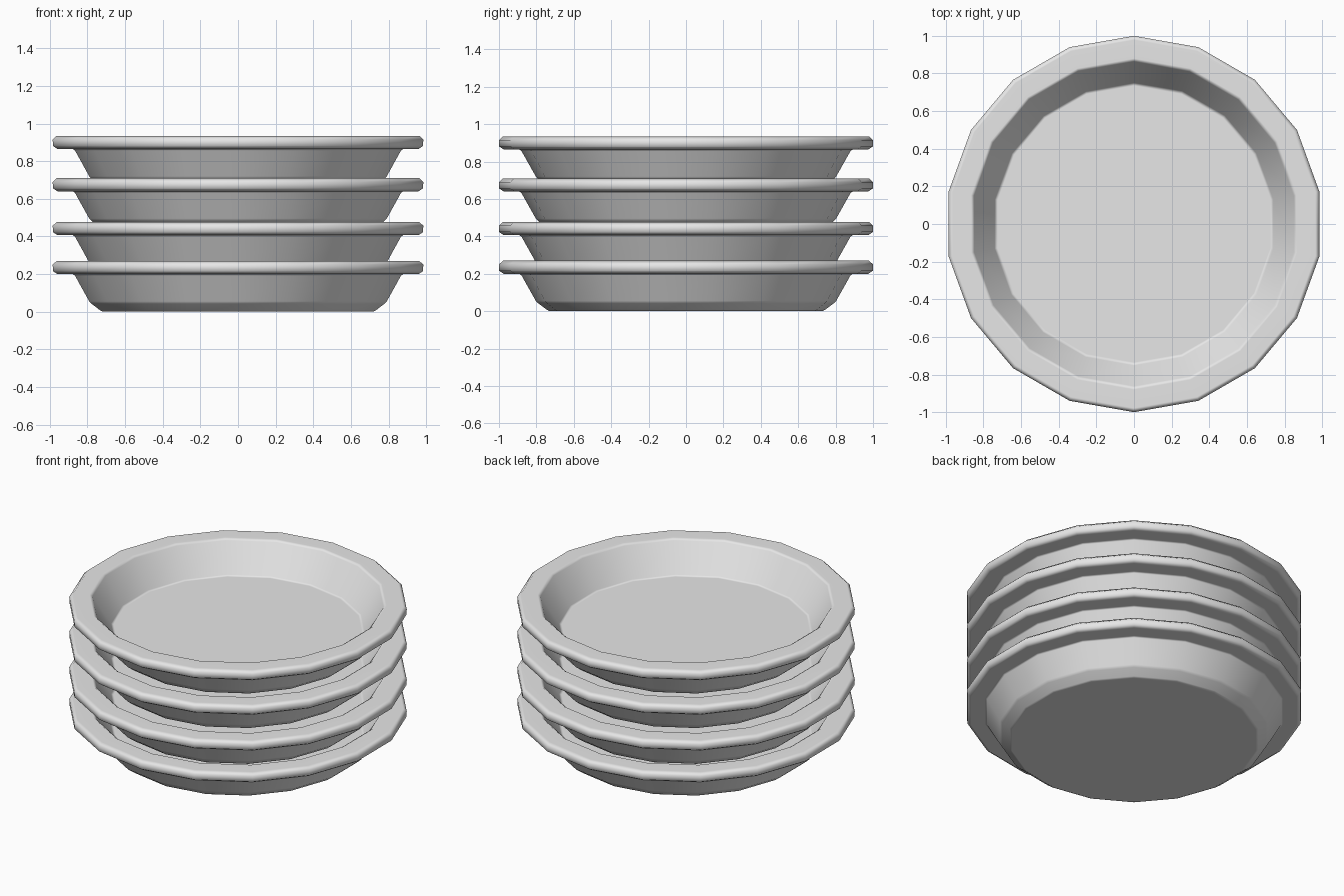
import bpy
import bmesh
from math import cos, sin, pi

cube = bpy.data.objects.get("Cube")
if cube:
    bpy.data.objects.remove(cube, do_unlink=True)

SIDES = 18

glaze = bpy.data.materials.new("pale_grey_glaze")
glaze.diffuse_color = (0.8, 0.8, 0.8, 1)
glaze.use_nodes = True
glaze.node_tree.nodes["Principled BSDF"].inputs["Base Color"].default_value = (0.8, 0.8, 0.8, 1)

# Radius and height, from the foot, up the outer wall, over the rim, down to the floor
PROFILE = [
    (0.73, 0.0), (0.745, 0.008), (0.79, 0.042), (0.803, 0.055),
    (0.88, 0.192), (0.892, 0.2),
    (0.975, 0.2), (0.999, 0.216), (1.0, 0.25), (0.978, 0.27),
    (0.88, 0.27), (0.862, 0.258),
    (0.752, 0.086), (0.735, 0.08),
]


def make_plate_mesh():
    bm = bmesh.new()
    # Corners point along the y axis
    angles = [pi / 2 + 2 * pi * i / SIDES for i in range(SIDES)]
    rings = [[bm.verts.new((r * cos(a), r * sin(a), z)) for a in angles]
             for r, z in PROFILE]
    for low, high in zip(rings, rings[1:]):
        for i in range(SIDES):
            j = (i + 1) % SIDES
            bm.faces.new((low[i], low[j], high[j], high[i]))
    # Underside and floor
    bm.faces.new(rings[0][::-1])
    bm.faces.new(rings[-1])
    for face in bm.faces:
        face.smooth = True
    mesh = bpy.data.meshes.new("plate")
    bm.to_mesh(mesh)
    bm.free()
    mesh.materials.append(glaze)
    return mesh


# Stack of identical deep plates
plate_mesh = make_plate_mesh()
names = ["bottom_plate", "lower_middle_plate", "upper_middle_plate", "top_plate"]
for name, height in zip(names, [0, 0.207, 0.44, 0.665]):
    plate = bpy.data.objects.new(name, plate_mesh)
    plate.location.z = height
    bpy.context.collection.objects.link(plate)
    # Flat faces with soft rounded edges
    soft = plate.modifiers.new("soft_edges", 'WEIGHTED_NORMAL')
    soft.weight = 80
